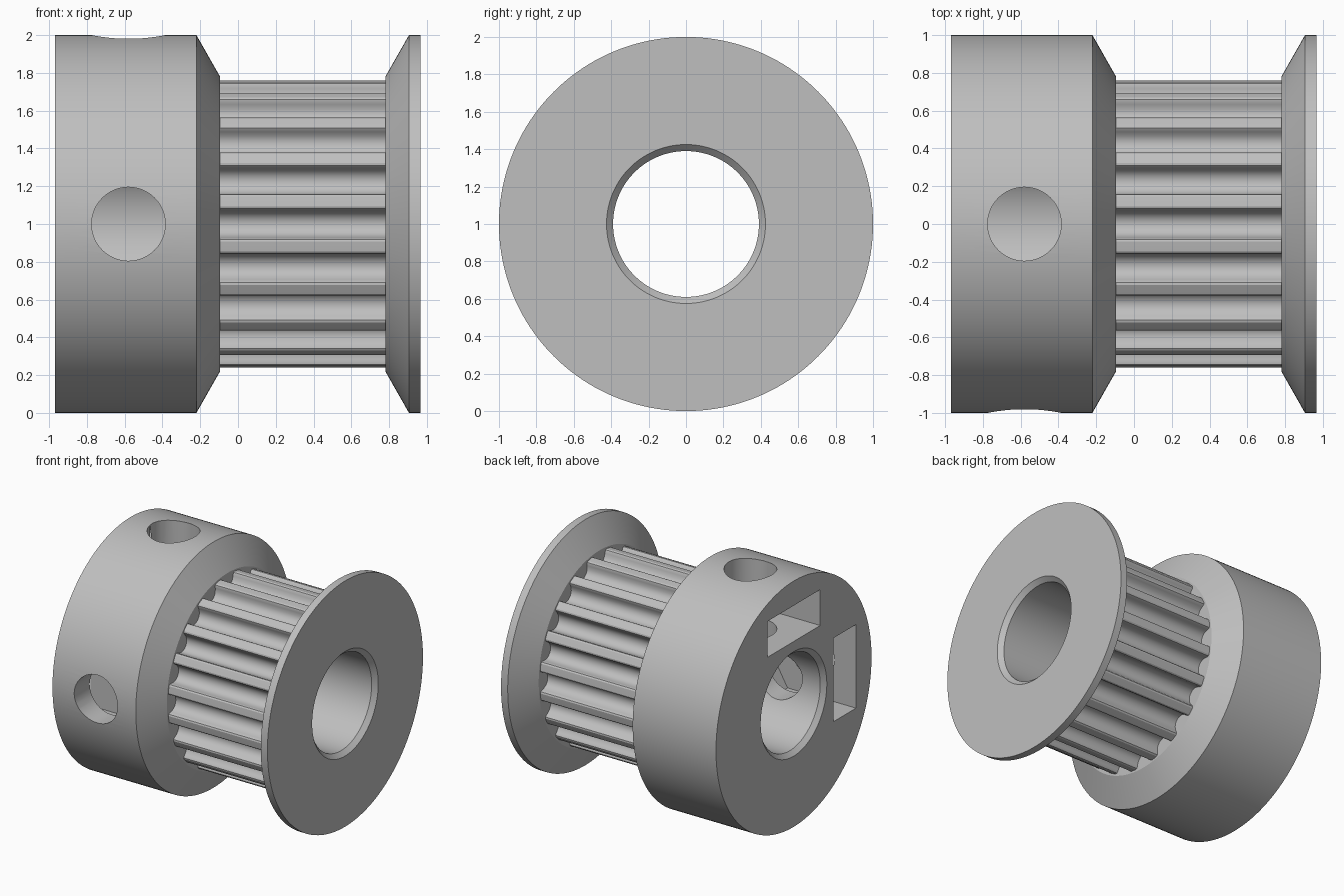
import bpy, bmesh, math
from mathutils import Matrix, Vector

if "Cube" in bpy.data.objects:
    bpy.data.objects.remove(bpy.data.objects["Cube"])

AXIS_Z = 1.0      # height of the pulley axis, which runs along x
TEETH = 20

metal = bpy.data.materials.new("grey metal")
metal.diffuse_color = (0.52, 0.52, 0.52, 1)
metal.use_nodes = True
metal.node_tree.nodes["Principled BSDF"].inputs["Base Color"].default_value = metal.diffuse_color


def make_object(name, bm):
    bmesh.ops.recalc_face_normals(bm, faces=bm.faces)
    bmesh.ops.translate(bm, vec=(0, 0, AXIS_Z), verts=bm.verts)
    me = bpy.data.meshes.new(name)
    bm.to_mesh(me)
    bm.free()
    me.materials.append(metal)
    ob = bpy.data.objects.new(name, me)
    bpy.context.collection.objects.link(ob)
    return ob


def lathe(name, profile, seg=160):
    """Closed (x, radius) profile revolved about the x axis."""
    bm = bmesh.new()
    rings = []
    for i in range(seg):
        a = 2 * math.pi * i / seg
        rings.append([bm.verts.new((x, r * math.sin(a), r * math.cos(a))) for x, r in profile])
    n = len(profile)
    for i in range(seg):
        p, q = rings[i], rings[(i + 1) % seg]
        for j in range(n):
            k = (j + 1) % n
            bm.faces.new((p[j], p[k], q[k], q[j]))
    return make_object(name, bm)


def add_prism(bm, points, offset, turn):
    """Extrude a planar outline by offset, turned about the x axis."""
    rot = Matrix.Rotation(turn, 3, 'X')
    low = [bm.verts.new(rot @ Vector(p)) for p in points]
    high = [bm.verts.new(rot @ (Vector(p) + Vector(offset))) for p in points]
    n = len(points)
    bm.faces.new(low)
    bm.faces.new(high[::-1])
    for i in range(n):
        j = (i + 1) % n
        bm.faces.new((low[i], low[j], high[j], high[i]))


def cut(target, cutter):
    mod = target.modifiers.new("cut", 'BOOLEAN')
    mod.operation = 'DIFFERENCE'
    mod.solver = 'EXACT'
    mod.object = cutter
    bpy.context.view_layer.objects.active = target
    bpy.ops.object.modifier_apply(modifier=mod.name)
    bpy.data.objects.remove(cutter)


# Hub, belt drum, flange and chamfered bore in one turned body
BELT_L, BELT_R = -0.095, 0.78
pulley = lathe("timing_pulley", [
    (-0.97, 0.425), (-0.97, 1.0), (-0.22, 1.0), (BELT_L, 0.78),
    (BELT_L, 0.765), (BELT_R, 0.765), (BELT_R, 0.78), (0.905, 1.0),
    (0.965, 1.0), (0.965, 0.425), (0.93, 0.39), (-0.935, 0.39)])

# Rounded belt grooves around the drum: (half width, depth)
half = [(0.0934, -0.011), (0.0934, 0.0), (0.081, 0.0047), (0.0748, 0.0163),
        (0.0723, 0.0298), (0.0684, 0.0429), (0.0631, 0.0555), (0.0564, 0.0675),
        (0.0448, 0.0796), (0.031, 0.0884), (0.0159, 0.0938)]
outline = half + [(0, 0.0956)] + [(-w, d) for w, d in reversed(half)]
groove = [(BELT_L, w, 0.7593 - d) for w, d in outline]
bm = bmesh.new()
for i in range(TEETH):
    add_prism(bm, groove, (BELT_R - BELT_L, 0, 0), 2 * math.pi * i / TEETH)
cut(pulley, make_object("groove_cutter", bm))

# Set screw holes and captive nut pockets, on the top and the front
HOLE_X, HOLE_R = -0.58, 0.195
circle = [(HOLE_X + HOLE_R * math.cos(2 * math.pi * i / 48),
           HOLE_R * math.sin(2 * math.pi * i / 48), 0.0) for i in range(48)]
nut_x, nut_w = -0.55, 0.34
pocket = [(-1.1, -nut_w, 0.508), (nut_x + 0.196, -nut_w, 0.508), (nut_x + 0.392, 0, 0.508),
          (nut_x + 0.196, nut_w, 0.508), (-1.1, nut_w, 0.508)]
for turn in (0, math.pi / 2):
    for name, shape, height in (("screw_cutter", circle, 1.2), ("nut_cutter", pocket, 0.292)):
        bm = bmesh.new()
        add_prism(bm, shape, (0, 0, height), turn)
        cut(pulley, make_object(name, bm))

# Smooth turned surfaces with crisp machined edges
bpy.ops.object.select_all(action='DESELECT')
pulley.select_set(True)
bpy.context.view_layer.objects.active = pulley
bpy.ops.object.shade_smooth_by_angle(angle=math.radians(25))
